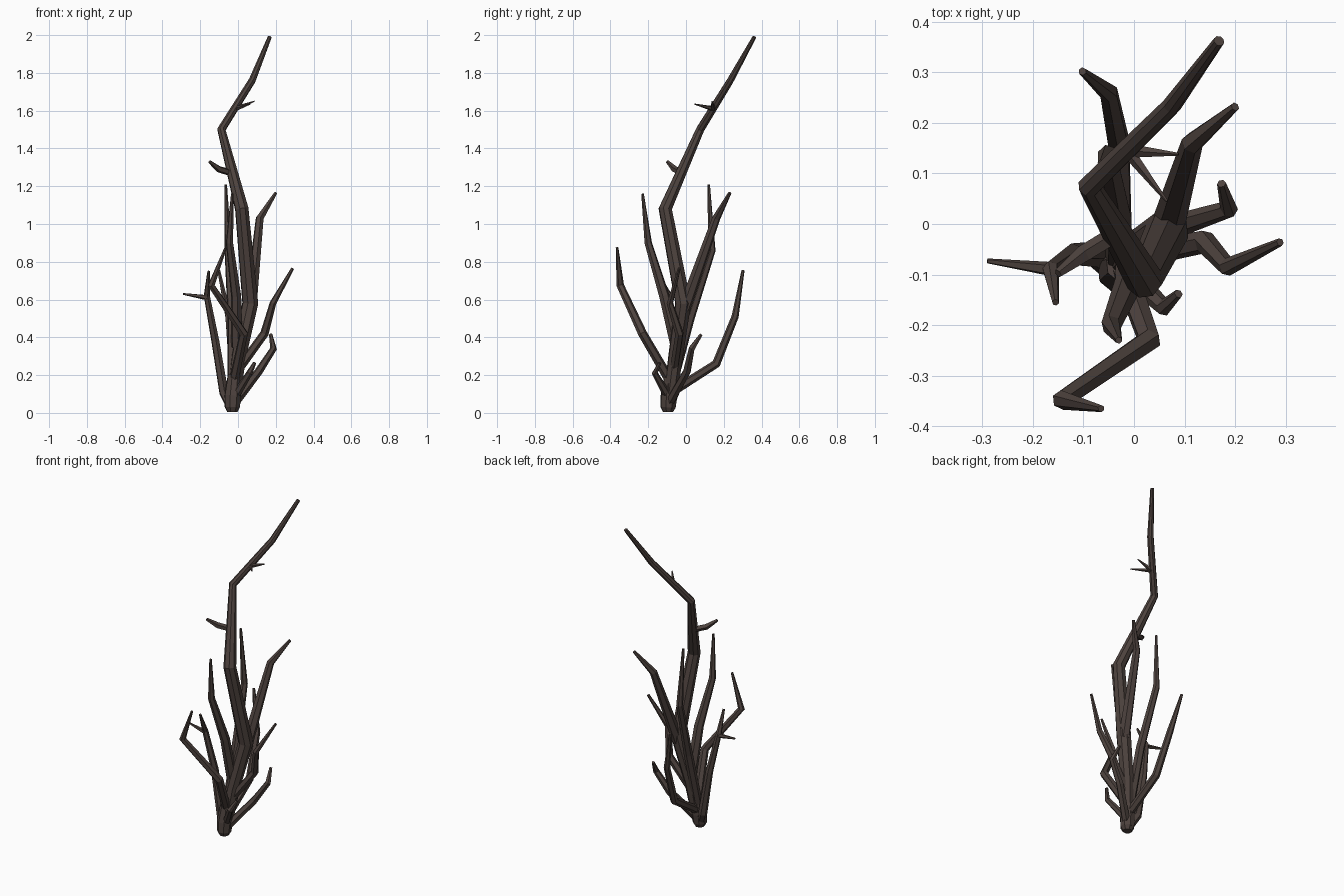
import bpy, bmesh, math
from mathutils import Vector

bark = bpy.data.materials.new("bark")
bark.diffuse_color = (0.075, 0.055, 0.048, 1)


def limb(name, pts, sides=6):
    """Tapered faceted tube through (x, y, z, radius) points, mitred at bends."""
    bm = bmesh.new()
    P = [Vector(p[:3]) for p in pts]
    segs = [(b - a).normalized() for a, b in zip(P, P[1:])]
    u = segs[0].cross(Vector((0.3, 1, 0.1))).normalized()
    rings = []
    for i, p in enumerate(P):
        t = (segs[max(i - 1, 0)] + segs[min(i, len(segs) - 1)]).normalized()
        u = (u - t * u.dot(t)).normalized()
        v = t.cross(u)
        r = pts[i][3]
        rings.append([bm.verts.new(p + r * (math.cos(a) * u + math.sin(a) * v))
                      for a in (2 * math.pi * k / sides for k in range(sides))])
    for a, b in zip(rings, rings[1:]):
        for k in range(sides):
            j = (k + 1) % sides
            bm.faces.new((a[k], a[j], b[j], b[k]))
    bm.faces.new(rings[0][::-1])
    bm.faces.new(rings[-1])
    mesh = bpy.data.meshes.new(name)
    bm.to_mesh(mesh)
    bm.free()
    mesh.materials.append(bark)
    ob = bpy.data.objects.new(name, mesh)
    bpy.context.collection.objects.link(ob)
    return ob


# Root stub and main stem
limb("root_stub", [(-.03, -.095, .005, .028), (-.03, -.095, .03, .042),
                   (-.028, -.09, .09, .046), (-.02, -.08, .2, .036)], 8)
limb("main_stem", [(-.03, -.09, .03, .036), (.005, -.055, .3, .04),
                   (.065, -.015, .58, .044), (.02, -.11, 1.08, .037),
                   (-.088, .075, 1.5, .023), (.075, .235, 1.76, .019),
                   (.168, .362, 1.99, .011)], 8)

# Branches, each rising from the stub or the stem
branches = {
    "back_right_high": [(.065, -.01, .55, .034), (.115, .16, 1.03, .022), (.2, .232, 1.165, .009)],
    "back_low": [(-.025, -.06, .12, .024), (-.03, .16, .26, .023), (-.05, .26, .51, .019),
                 (-.102, .302, .755, .008)],
    "right_middle": [(-.005, -.065, .22, .024), (.14, -.035, .42, .023), (.185, -.085, .58, .018),
                     (.289, -.036, .765, .008)],
    "right_low": [(-.02, -.09, .05, .025), (.11, .005, .22, .022), (.188, .03, .34, .018),
                  (.173, .08, .415, .009)],
    "front_short": [(-.02, -.09, .08, .024), (.06, -.165, .21, .017), (.088, -.138, .265, .009)],
    "front_low": [(-.02, -.09, .18, .026), (.03, -.23, .42, .024), (-.142, -.348, .675, .020),
                  (-.065, -.365, .875, .007)],
    "front_high": [(-.005, -.05, .35, .032), (-.01, -.115, .62, .028), (-.045, -.2, .9, .020),
                   (-.03, -.23, 1.16, .007)],
    "back_high": [(-.03, -.075, .15, .028), (-.03, .02, .5, .026), (-.052, .137, .86, .020),
                  (-.065, .12, 1.21, .007)],
    "left_middle": [(-.04, -.09, .04, .026), (-.075, -.06, .11, .026), (-.12, -.06, .38, .022),
                    (-.165, -.09, .62, .017), (-.155, -.155, .75, .007)],
}
for name, pts in branches.items():
    limb("branch_" + name, pts)

# Small side twigs
twigs = {
    "left": [(-.16, -.09, .61, .015), (-.29, -.073, .63, .005)],
    "stem_left": [(-.035, -.02, 1.27, .018), (-.1, -.06, 1.29, .018), (-.15, -.098, 1.33, .009)],
    "stem_right": [(-.012, .145, 1.61, .015), (.088, .138, 1.65, .003)],
    "stem_front": [(-.012, .145, 1.61, .014), (.065, .045, 1.635, .003)],
}
for name, pts in twigs.items():
    limb("twig_" + name, pts, 5)
